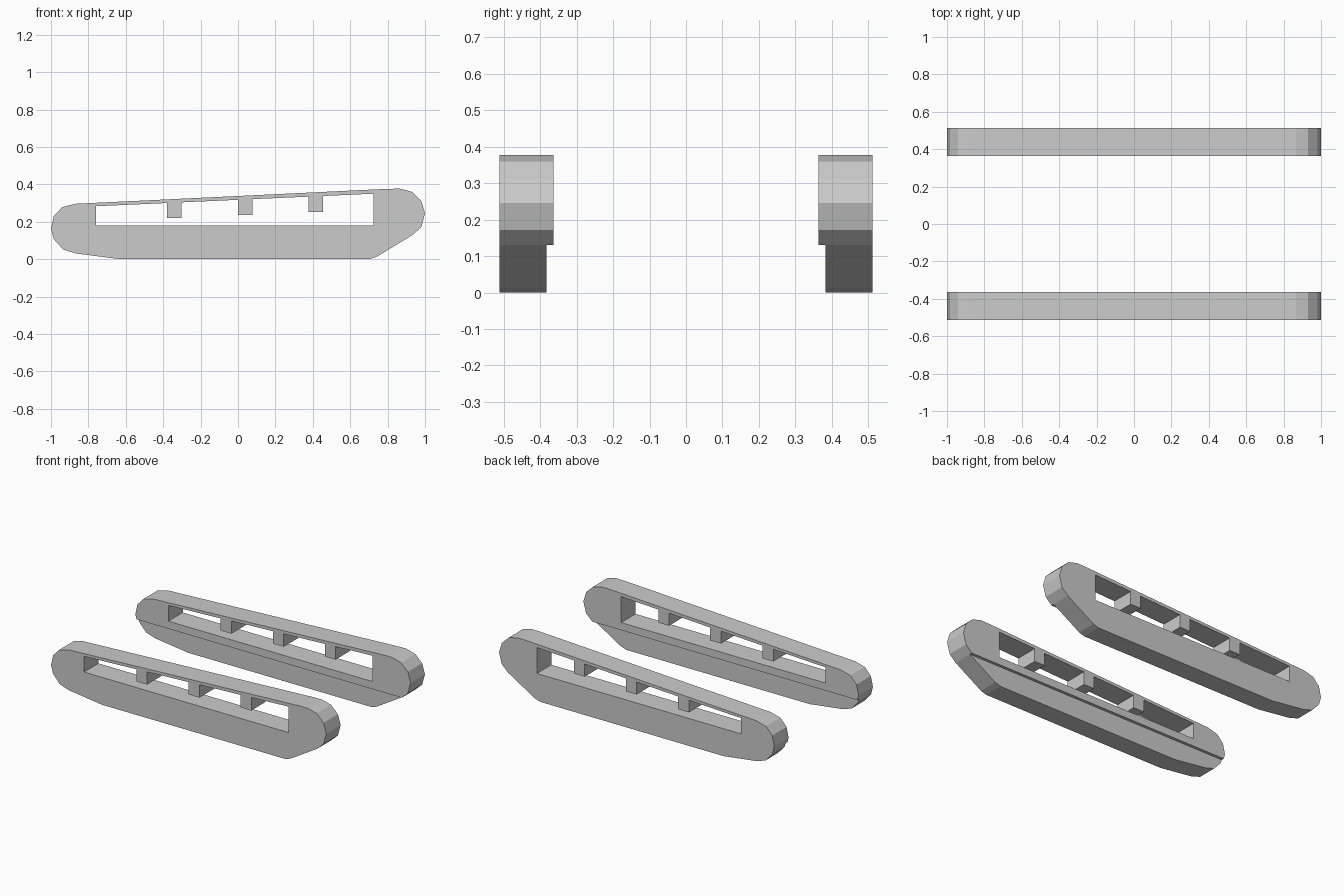
import bpy, bmesh

if "Cube" in bpy.data.objects:
    bpy.data.objects.remove(bpy.data.objects["Cube"])

OUTER, INNER, LEDGE = 0.512, 0.363, 0.382   # distances from the centre plane
LEDGE_Z = 0.13


def prism(name, profile, y0, y1):
    """Extrude an XZ outline from y0 to y1."""
    bm = bmesh.new()
    face = bm.faces.new([bm.verts.new((x, y0, z)) for x, z in profile])
    new = bmesh.ops.extrude_face_region(bm, geom=[face])["geom"]
    verts = [v for v in new if isinstance(v, bmesh.types.BMVert)]
    bmesh.ops.translate(bm, verts=verts, vec=(0, y1 - y0, 0))
    bmesh.ops.recalc_face_normals(bm, faces=bm.faces)
    mesh = bpy.data.meshes.new(name)
    bm.to_mesh(mesh)
    bm.free()
    obj = bpy.data.objects.new(name, mesh)
    bpy.context.collection.objects.link(obj)
    return obj


def cut(obj, cutter):
    cutter.hide_render = True
    mod = obj.modifiers.new("cut", "BOOLEAN")
    mod.operation = "DIFFERENCE"
    mod.solver = "EXACT"
    mod.object = cutter
    bpy.context.view_layer.objects.active = obj
    bpy.ops.object.modifier_apply(modifier=mod.name)
    bpy.data.objects.remove(cutter, do_unlink=True)


# Track outline: rounded ends, long chamfer under the +x end
outline = [(-0.63, 0), (0.70, 0), (0.74, 0.012), (0.935, 0.13), (0.98, 0.172),
           (1.0, 0.245), (0.98, 0.312), (0.93, 0.36), (0.865, 0.377),
           (0.80, 0.376), (-0.87, 0.296), (-0.94, 0.278), (-0.985, 0.23),
           (-1.0, 0.162), (-0.985, 0.107), (-0.935, 0.052), (-0.87, 0.031)]
track = prism("track", outline, INNER, OUTER)


# Long window with three hanging brackets left standing along its top
def roof(x):
    return 0.283 + 0.0451 * (x + 0.76)


window = [(0.725, 0.18), (-0.76, 0.18), (-0.76, roof(-0.76))]
for x0, x1, z in [(-0.38, -0.302, 0.22), (0.0, 0.078, 0.236), (0.378, 0.455, 0.252)]:
    window += [(x0, roof(x0)), (x0, z), (x1, z), (x1, roof(x1))]
window.append((0.725, roof(0.725)))
cut(track, prism("window_cutter", window, 0.2, 0.7))

# Ledge along the lower inner face
ledge = [(-1.2, -0.2), (1.2, -0.2), (1.2, LEDGE_Z), (-1.2, LEDGE_Z)]
cut(track, prism("ledge_cutter", ledge, 0.2, LEDGE))

# Opposite track
mirror = track.modifiers.new("mirror", "MIRROR")
mirror.use_axis = (False, True, False)
mirror.use_mirror_merge = False
